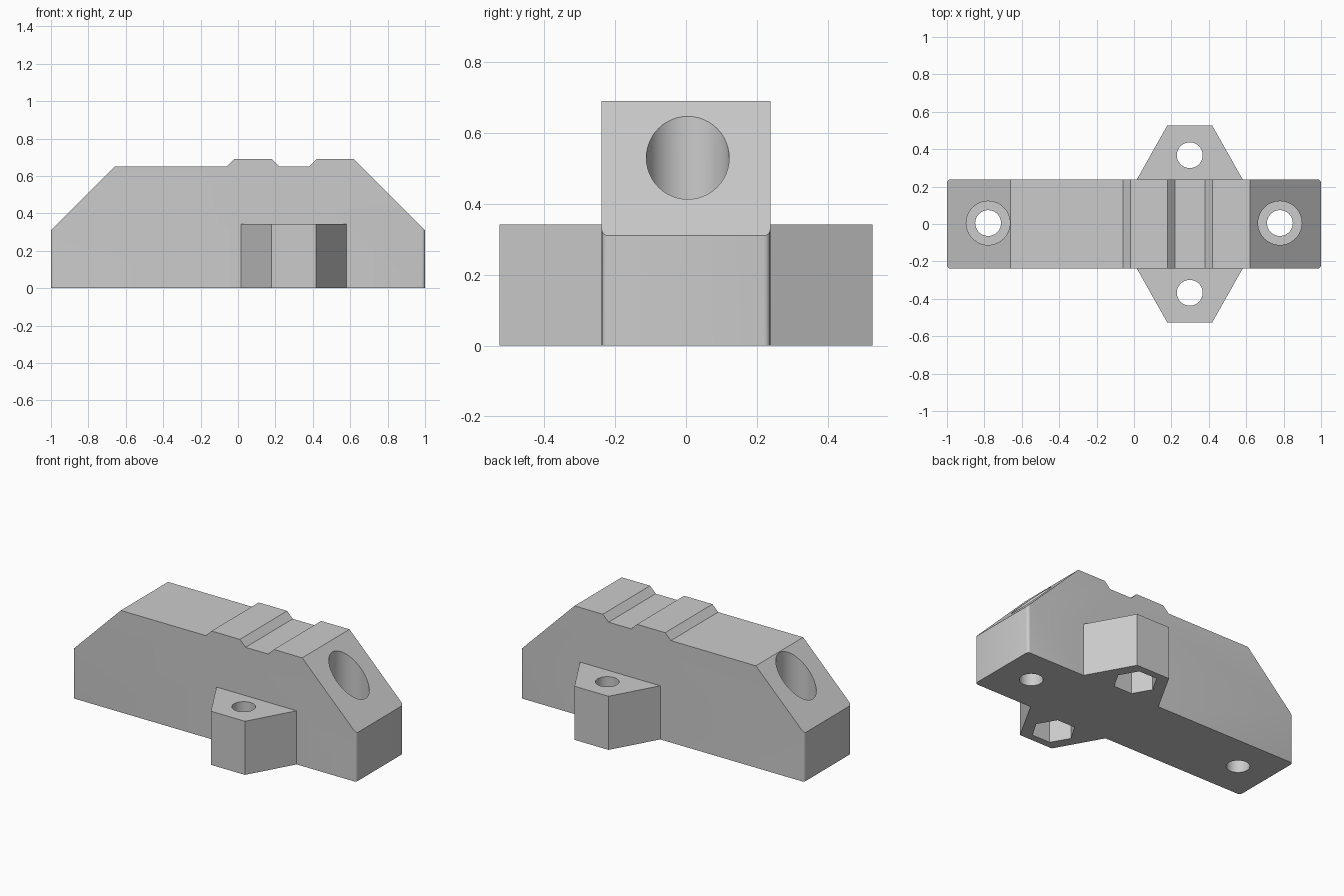
import bpy, bmesh, math

cube = bpy.data.objects.get("Cube")
if cube:
    bpy.data.objects.remove(cube, do_unlink=True)

HALF_WIDTH = 0.238
HOLE_Y = 0.005
TAB_X = 0.298

grey = bpy.data.materials.new("plain_grey")
grey.use_nodes = True
colour = (0.6, 0.6, 0.6, 1)
grey.diffuse_color = colour
grey.node_tree.nodes["Principled BSDF"].inputs["Base Color"].default_value = colour


def prism(name, outline, offset, corner_radius=0):
    """Extrude an outline of 3D points; optionally round the vertical edges."""
    bm = bmesh.new()
    face = bm.faces.new([bm.verts.new(p) for p in outline])
    new = bmesh.ops.extrude_face_region(bm, geom=[face])["geom"]
    bmesh.ops.translate(bm, vec=offset, verts=[v for v in new if isinstance(v, bmesh.types.BMVert)])
    if corner_radius:
        upright = [e for e in bm.edges
                   if all(abs(v.co.x) > 0.99 for v in e.verts)
                   and abs(e.verts[0].co.z - e.verts[1].co.z) > 0.1]
        bmesh.ops.bevel(bm, geom=upright, offset=corner_radius, segments=4,
                        profile=0.5, affect='EDGES')
    bmesh.ops.recalc_face_normals(bm, faces=bm.faces)
    mesh = bpy.data.meshes.new(name)
    bm.to_mesh(mesh)
    bm.free()
    mesh.materials.append(grey)
    obj = bpy.data.objects.new(name, mesh)
    bpy.context.collection.objects.link(obj)
    return obj


def post(name, x, y, radius, bottom, top, sides=48):
    """Upright round or hexagonal cutter."""
    ring = [(x + radius * math.cos(math.tau * i / sides),
             y + radius * math.sin(math.tau * i / sides), bottom) for i in range(sides)]
    return prism(name, ring, (0, 0, top - bottom))


def combine(target, tool, operation):
    """Apply a boolean and remove its tool."""
    mod = target.modifiers.new(operation.lower(), 'BOOLEAN')
    mod.operation = operation
    mod.solver = 'EXACT'
    mod.object = tool
    bpy.context.view_layer.objects.active = target
    bpy.ops.object.modifier_apply(modifier=mod.name)
    bpy.data.objects.remove(tool, do_unlink=True)


# Body: side profile with sloped ends and two raised ribs
profile = [(-1, 0), (1, 0), (1, 0.31), (0.62, 0.69), (0.42, 0.69), (0.38, 0.65),
           (0.22, 0.65), (0.18, 0.69), (-0.02, 0.69), (-0.06, 0.65), (-0.66, 0.65), (-1, 0.31)]
body = prism("clamp_body", [(x, -HALF_WIDTH, z) for x, z in profile],
             (0, 2 * HALF_WIDTH, 0), 0.018)

# Side tabs: one tapered plate running across the body
quarter = [(0.283, HALF_WIDTH), (0.12, 0.527)]
right_side = quarter + [(-x, y) for x, y in reversed(quarter)]
outline = right_side + [(-x, -y) for x, y in right_side]
tabs = prism("side_tabs", [(TAB_X + x, y, 0) for x, y in outline], (0, 0, 0.342))
combine(body, tabs, 'UNION')

for side in (-1, 1):
    # End screw holes with wide counterbores
    combine(body, post("end_hole", side * 0.78, HOLE_Y, 0.069, -0.1, 0.9), 'DIFFERENCE')
    combine(body, post("counterbore", side * 0.78, HOLE_Y, 0.117, 0.18, 0.9), 'DIFFERENCE')
    # Tab screw holes with hexagonal nut pockets underneath
    tab_y = side * 0.368
    combine(body, post("tab_hole", TAB_X, tab_y, 0.069, -0.1, 0.5), 'DIFFERENCE')
    combine(body, post("nut_pocket", TAB_X, tab_y, 0.13, -0.1, 0.17, 6), 'DIFFERENCE')

bpy.ops.object.select_all(action='DESELECT')
body.select_set(True)
bpy.context.view_layer.objects.active = body
bpy.ops.object.shade_smooth_by_angle(angle=math.radians(30))
